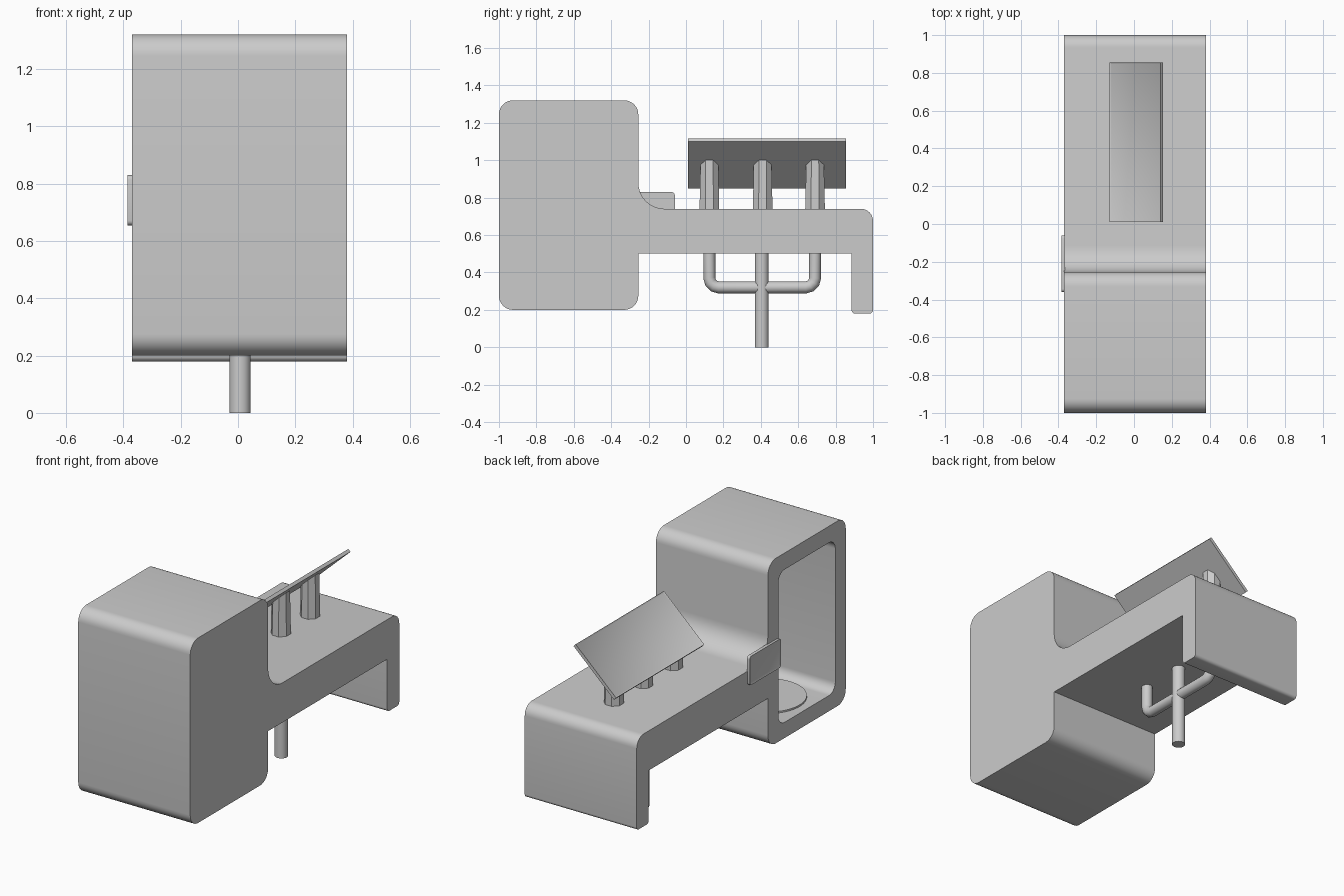
import bpy, bmesh, math
from mathutils import Vector, Matrix

if "Cube" in bpy.data.objects:
    bpy.data.objects.remove(bpy.data.objects["Cube"])

TILT = math.radians(43)


def finish(name, bm, angle=35):
    bmesh.ops.recalc_face_normals(bm, faces=bm.faces)
    me = bpy.data.meshes.new(name)
    bm.to_mesh(me)
    bm.free()
    ob = bpy.data.objects.new(name, me)
    bpy.context.collection.objects.link(ob)
    bpy.ops.object.select_all(action='DESELECT')
    ob.select_set(True)
    bpy.context.view_layer.objects.active = ob
    if angle:
        bpy.ops.object.shade_smooth_by_angle(angle=math.radians(angle))
    return ob


def rounded(points, steps=8):
    """Round each (y, z, radius) corner of a closed right-angled profile."""
    out = []
    for i, (y, z, r) in enumerate(points):
        p = Vector((y, z))
        if r == 0:
            out.append(p)
            continue
        a = (Vector(points[i - 1][:2]) - p).normalized()
        b = (Vector(points[(i + 1) % len(points)][:2]) - p).normalized()
        for k in range(steps + 1):
            t = k / steps * math.pi / 2
            out.append(p + r * (a * (1 - math.sin(t)) + b * (1 - math.cos(t))))
    return out


def extrude(name, points, x0, x1):
    bm = bmesh.new()
    face = bm.faces.new([bm.verts.new((x0, *p)) for p in rounded(points)])
    ext = bmesh.ops.extrude_face_region(bm, geom=[face])
    verts = [v for v in ext['geom'] if isinstance(v, bmesh.types.BMVert)]
    bmesh.ops.translate(bm, verts=verts, vec=(x1 - x0, 0, 0))
    return finish(name, bm)


def cylinder(name, x, y, z0, z1, r0, r1, sides, angle=35, cut=None):
    bm = bmesh.new()
    bmesh.ops.create_cone(
        bm, cap_ends=True, segments=sides, radius1=r0, radius2=r1, depth=z1 - z0,
        matrix=Matrix.Translation((x, y, (z0 + z1) / 2)) @ Matrix.Rotation(math.pi / sides, 4, 'Z'))
    if cut:
        geom = bm.verts[:] + bm.edges[:] + bm.faces[:]
        bmesh.ops.bisect_plane(bm, geom=geom, plane_co=cut[0], plane_no=cut[1], clear_outer=True)
        bmesh.ops.holes_fill(bm, edges=[e for e in bm.edges if e.is_boundary])
    return finish(name, bm, angle)


def framed_plate(name, size, loc, rot_y, border, depth, corner=0):
    bm = bmesh.new()
    bmesh.ops.create_cube(bm, size=1, matrix=Matrix.Diagonal((*size, 1)))
    if corner:
        edges = [e for e in bm.edges if abs(e.verts[0].co.z - e.verts[1].co.z) > 1e-4]
        bmesh.ops.bevel(bm, geom=edges, offset=corner, segments=4, profile=0.5, affect='EDGES')
    bm.normal_update()
    top = max(bm.faces, key=lambda f: f.calc_center_median().z)
    bmesh.ops.inset_region(bm, faces=[top], thickness=border)
    bmesh.ops.translate(bm, verts=top.verts[:], vec=(0, 0, -depth))
    bm.transform(Matrix.Translation(loc) @ Matrix.Rotation(rot_y, 4, 'Y'))
    return finish(name, bm)


# Body: tower, counter and end leg in one profile
body = extrude('booth_body', [
    (-1, 0.20, 0.075), (-1, 1.32, 0.075), (-0.255, 1.32, 0.075), (-0.255, 0.74, 0.14),
    (1, 0.74, 0.065), (1, 0.18, 0.02), (0.885, 0.18, 0.02), (0.885, 0.50, 0),
    (-0.255, 0.50, 0), (-0.255, 0.20, 0.075)], -0.37, 0.38)

# Hollow inside of the tower, open on the left side
cutter = extrude('tower_cutter', [
    (-0.9, 0.295, 0.06), (-0.9, 1.22, 0.06), (-0.355, 1.22, 0.06), (-0.355, 0.295, 0.06)], -0.5, 0.31)
mod = body.modifiers.new('hollow', 'BOOLEAN')
mod.object = cutter
mod.solver = 'EXACT'
bpy.context.view_layer.objects.active = body
bpy.ops.object.modifier_apply(modifier=mod.name)
bpy.data.objects.remove(cutter)
bpy.ops.object.select_all(action='DESELECT')
body.select_set(True)
bpy.ops.object.shade_smooth_by_angle(angle=math.radians(35))

# Round pad on the tower floor
cylinder('floor_disc', -0.1, -0.63, 0.285, 0.305, 0.22, 0.22, 48)

# Small framed plate on the left side
framed_plate('side_plate', (0.175, 0.30, 0.02), (-0.375, -0.21, 0.742),
             -math.pi / 2, 0.012, 0.004, 0.016)

# Tilted display panel
center = Vector((0.0125, 0.432, 0.982))
framed_plate('display_panel', (0.37, 0.845, 0.02), center, -TILT, 0.012, 0.005)

# Posts cut off under the panel
normal = Vector((-math.sin(TILT), 0, math.cos(TILT)))
for i, y in enumerate((0.125, 0.41, 0.69)):
    cylinder(f'panel_post_{i + 1}', 0.0, y, 0.73, 1.15, 0.057, 0.048, 8, 0,
             (center - normal * 0.008, normal))

# Central floor pole
cylinder('floor_pole', 0.0075, 0.405, 0, 0.51, 0.037, 0.037, 24)

# Bent pipes joining the pole
for name, y in (('front_pipe', 0.125), ('back_pipe', 0.69)):
    s = 1 if y < 0.405 else -1
    cu = bpy.data.curves.new(name, 'CURVE')
    cu.dimensions = '3D'
    cu.bevel_depth = 0.032
    cu.bevel_resolution = 4
    path = [(y, 0.51), (y, 0.37)]
    path += [(y + s * 0.05 * (1 - math.cos(t)), 0.37 - 0.05 * math.sin(t))
             for t in (math.pi / 6, math.pi / 3, math.pi / 2)]
    path += [(0.405, 0.32)]
    sp = cu.splines.new('POLY')
    sp.points.add(len(path) - 1)
    for pt, (py, pz) in zip(sp.points, path):
        pt.co = (0.0075, py, pz, 1)
    sp.use_smooth = True
    bpy.context.collection.objects.link(bpy.data.objects.new(name, cu))
